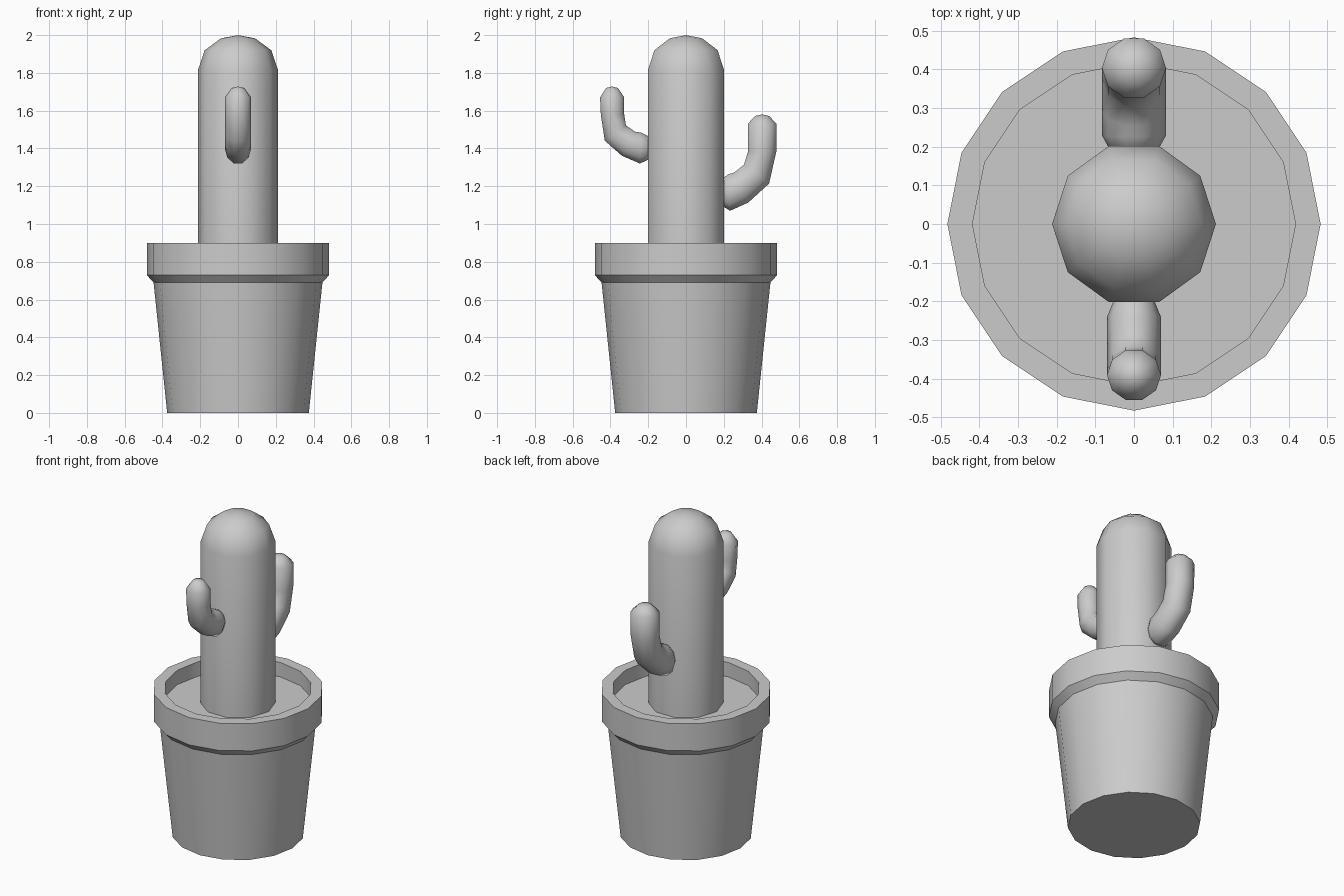
import bpy, bmesh
from math import sin, cos, tau, radians
from mathutils import Vector

if "Cube" in bpy.data.objects:
    bpy.data.objects.remove(bpy.data.objects["Cube"])


def skin(name, rings, start_cap=None, end_cap=None, angle=42):
    """Bridge consecutive rings; close each end with an apex point if one is given."""
    bm = bmesh.new()
    loops = [[bm.verts.new(p) for p in ring] for ring in rings]
    n = len(loops[0])
    for a, b in zip(loops, loops[1:]):
        for k in range(n):
            j = (k + 1) % n
            bm.faces.new((a[k], a[j], b[j], b[k]))
    for loop, apex in ((loops[0], start_cap), (loops[-1], end_cap)):
        if apex is not None:
            tip = bm.verts.new(apex)
            for k in range(n):
                bm.faces.new((loop[k], loop[(k + 1) % n], tip))
        else:
            bm.faces.new(loop)
    bmesh.ops.recalc_face_normals(bm, faces=bm.faces)
    mesh = bpy.data.meshes.new(name)
    bm.to_mesh(mesh)
    bm.free()
    for f in mesh.polygons:
        f.use_smooth = True
    mesh.set_sharp_from_angle(angle=radians(angle))
    obj = bpy.data.objects.new(name, mesh)
    bpy.context.collection.objects.link(obj)
    return obj


def circle(r, z, n):
    return [(r * cos(tau * k / n), r * sin(tau * k / n), z) for k in range(n)]


def section(outer, inner, width, n=10):
    """Ring across an arm, spanning two (y, z) silhouette points."""
    o, i = Vector((0, *outer)), Vector((0, *inner))
    c, u = (o + i) / 2, (o - i) / 2 / sin(tau * 0.2)
    return [c + Vector((width * cos(tau * k / n), 0, 0)) + u * sin(tau * k / n)
            for k in range(n)]


def arm(name, pairs, width, root, tip):
    # both ends are rounded, so the first and last sections are narrower
    last = len(pairs) - 1
    widths = [width * (0.7 if k == 0 else 0.48 if k == last else 1)
              for k in range(last + 1)]
    rings = [section(o, i, w) for (o, i), w in zip(pairs, widths)]
    return skin(name, rings, (0, *root), (0, *tip), 60)


# Pot: tapered body, chamfered rim, recessed well closed by the soil surface
pot_profile = [(0.375, 0), (0.447, 0.69), (0.483, 0.73), (0.483, 0.90),
               (0.418, 0.90), (0.418, 0.81)]
skin("pot_with_soil", [circle(r, z, 16) for r, z in pot_profile], angle=30)

# Trunk: ten-sided column with a domed top
trunk_profile = [(0.212, 0.80), (0.212, 1.815), (0.176, 1.92), (0.09, 1.983)]
skin("trunk", [circle(r, z, 10) for r, z in trunk_profile], None, (0, 0, 2.0))

# Arms: capsules bent upward
arm("back_arm", [((0.185, 1.10), (0.185, 1.235)),
                 ((0.233, 1.07), (0.225, 1.264)),
                 ((0.329, 1.113), (0.255, 1.272)),
                 ((0.440, 1.214), (0.307, 1.314)),
                 ((0.478, 1.383), (0.328, 1.383)),
                 ((0.480, 1.53), (0.327, 1.53)),
                 ((0.440, 1.572), (0.366, 1.572))],
    0.083, (0.165, 1.168), (0.403, 1.58))

arm("front_arm", [((-0.190, 1.345), (-0.190, 1.46)),
                  ((-0.244, 1.32), (-0.238, 1.484)),
                  ((-0.340, 1.362), (-0.270, 1.489)),
                  ((-0.430, 1.441), (-0.318, 1.522)),
                  ((-0.451, 1.579), (-0.327, 1.579)),
                  ((-0.455, 1.67), (-0.327, 1.67)),
                  ((-0.423, 1.72), (-0.360, 1.72))],
    0.07, (-0.17, 1.402), (-0.391, 1.728))
